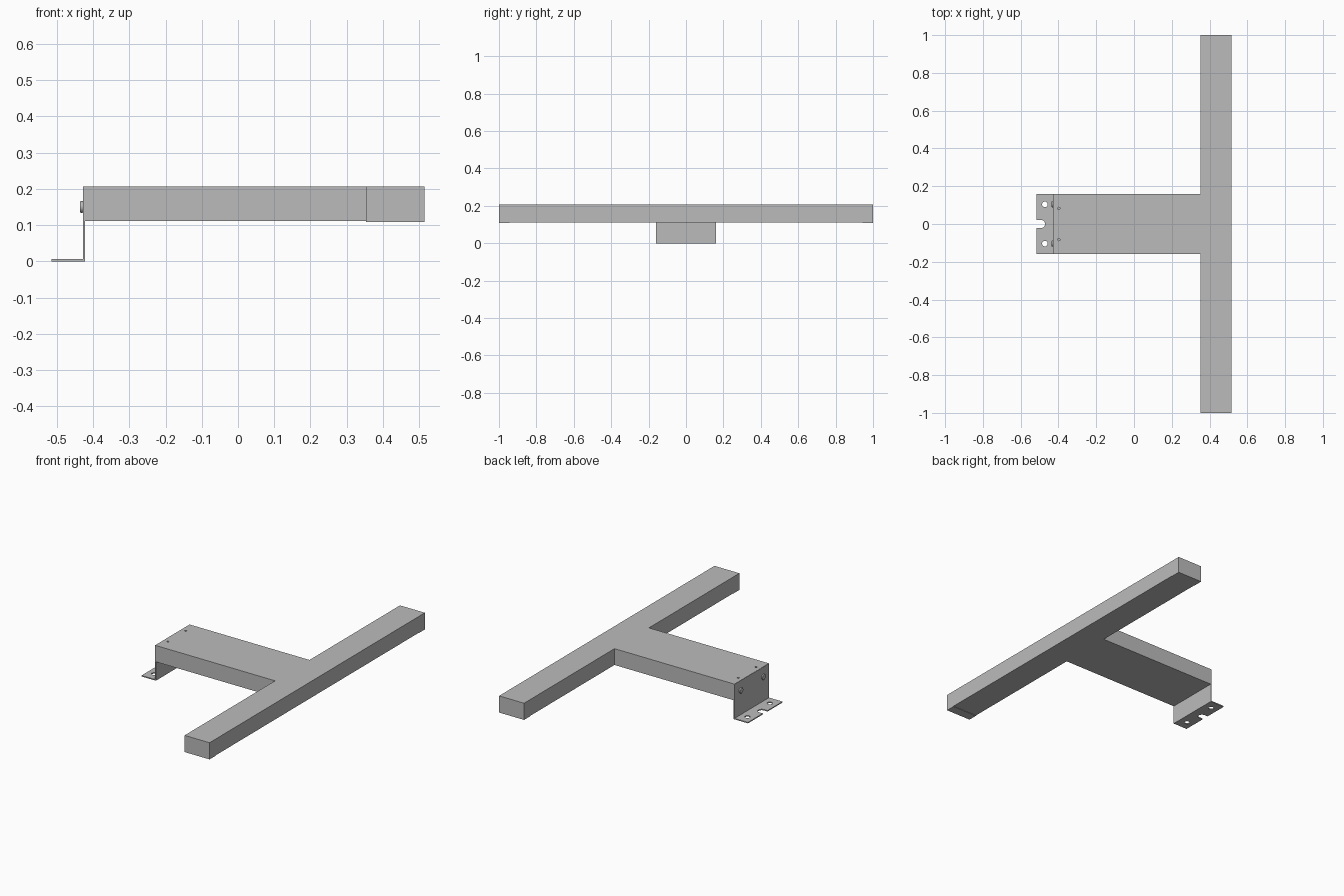
import bpy
import bmesh
from math import pi, sin, cos
from mathutils import Matrix

cube = bpy.data.objects.get("Cube")
if cube:
    bpy.data.objects.remove(cube, do_unlink=True)


def material(name, value):
    m = bpy.data.materials.new(name)
    m.use_nodes = True
    color = (value, value, value, 1)
    m.diffuse_color = color
    m.node_tree.nodes["Principled BSDF"].inputs["Base Color"].default_value = color
    return m


GREY = material("painted grey metal", 0.5)


def finish(bm, name, mat):
    bmesh.ops.recalc_face_normals(bm, faces=bm.faces)
    mesh = bpy.data.meshes.new(name)
    bm.to_mesh(mesh)
    bm.free()
    mesh.materials.append(mat)
    ob = bpy.data.objects.new(name, mesh)
    bpy.context.collection.objects.link(ob)
    return ob


def prism(name, outline, z0, z1, mat=GREY):
    """Extrude an xy outline from z0 up to z1."""
    bm = bmesh.new()
    face = bm.faces.new([bm.verts.new((x, y, z0)) for x, y in outline])
    new = bmesh.ops.extrude_face_region(bm, geom=[face])["geom"]
    verts = [v for v in new if isinstance(v, bmesh.types.BMVert)]
    bmesh.ops.translate(bm, verts=verts, vec=(0, 0, z1 - z0))
    return finish(bm, name, mat)


def box(name, x0, x1, y0, y1, z0, z1):
    return prism(name, [(x0, y0), (x1, y0), (x1, y1), (x0, y1)], z0, z1)


def cylinder(name, center, radius, depth, along_x=False, mat=GREY):
    bm = bmesh.new()
    turn = Matrix.Rotation(pi / 2, 4, "Y") if along_x else Matrix()
    bmesh.ops.create_cone(bm, cap_ends=True, segments=24, radius1=radius, radius2=radius,
                          depth=depth, matrix=Matrix.Translation(center) @ turn)
    return finish(bm, name, mat)


def cut(target, cutter):
    cutter.hide_render = True
    cutter.hide_set(True)
    cutter.display_type = "WIRE"
    mod = target.modifiers.new("hole", "BOOLEAN")
    mod.operation = "DIFFERENCE"
    mod.solver = "EXACT"
    mod.object = cutter
    bpy.context.view_layer.objects.active = target
    bpy.ops.object.modifier_apply(modifier=mod.name)
    bpy.data.objects.remove(cutter, do_unlink=True)


# T-shaped body: arm and cross bar in one piece
BACK, JOIN, FRONT = -0.427, 0.353, 0.515
HALF, BOTTOM, TOP = 0.16, 0.111, 0.207
side = [(BACK, HALF), (JOIN, HALF), (JOIN, 1), (FRONT, 1)]
body = prism("t_shaped_body", side + [(x, -y) for x, y in reversed(side)], BOTTOM, TOP)
for s in (-1, 1):
    cut(body, cylinder("small_hole", (-0.398, s * 0.083, TOP), 0.006, 0.02))

# Folded end lips under the cross bar
for label, y0, y1 in (("back", 0.945, 1), ("front", -1, -0.945)):
    box(label + "_end_lip", JOIN, FRONT, y0, y1, BOTTOM - 0.002, BOTTOM)

# Bracket: upright plate and notched foot
box("bracket_upright", BACK - 0.001, BACK + 0.005, -HALF, HALF, 0, TOP - 0.001)
notch = [(-0.493 + 0.022 * sin(a * pi / 12), 0.022 * cos(a * pi / 12)) for a in range(13)]
foot = prism("bracket_foot", [(-0.515, HALF), (-0.515, 0.022)] + notch +
             [(-0.515, -0.022), (-0.515, -HALF), (BACK, -HALF), (BACK, HALF)], 0, 0.006)
for s in (-1, 1):
    cut(foot, cylinder("screw_hole", (-0.472, s * 0.104, 0), 0.015, 0.05))

# Rounded bolt heads on the upright
for label, s in (("left", 1), ("right", -1)):
    bolt = cylinder(label + "_bolt", (BACK - 0.004, s * 0.104, 0.15), 0.016, 0.01, along_x=True)
    bevel = bolt.modifiers.new("rounded rim", "BEVEL")
    bevel.width = 0.003
    bevel.segments = 3
    bevel.limit_method = "ANGLE"
    bpy.ops.object.select_all(action="DESELECT")
    bolt.select_set(True)
    bpy.context.view_layer.objects.active = bolt
    bpy.ops.object.shade_smooth_by_angle()
